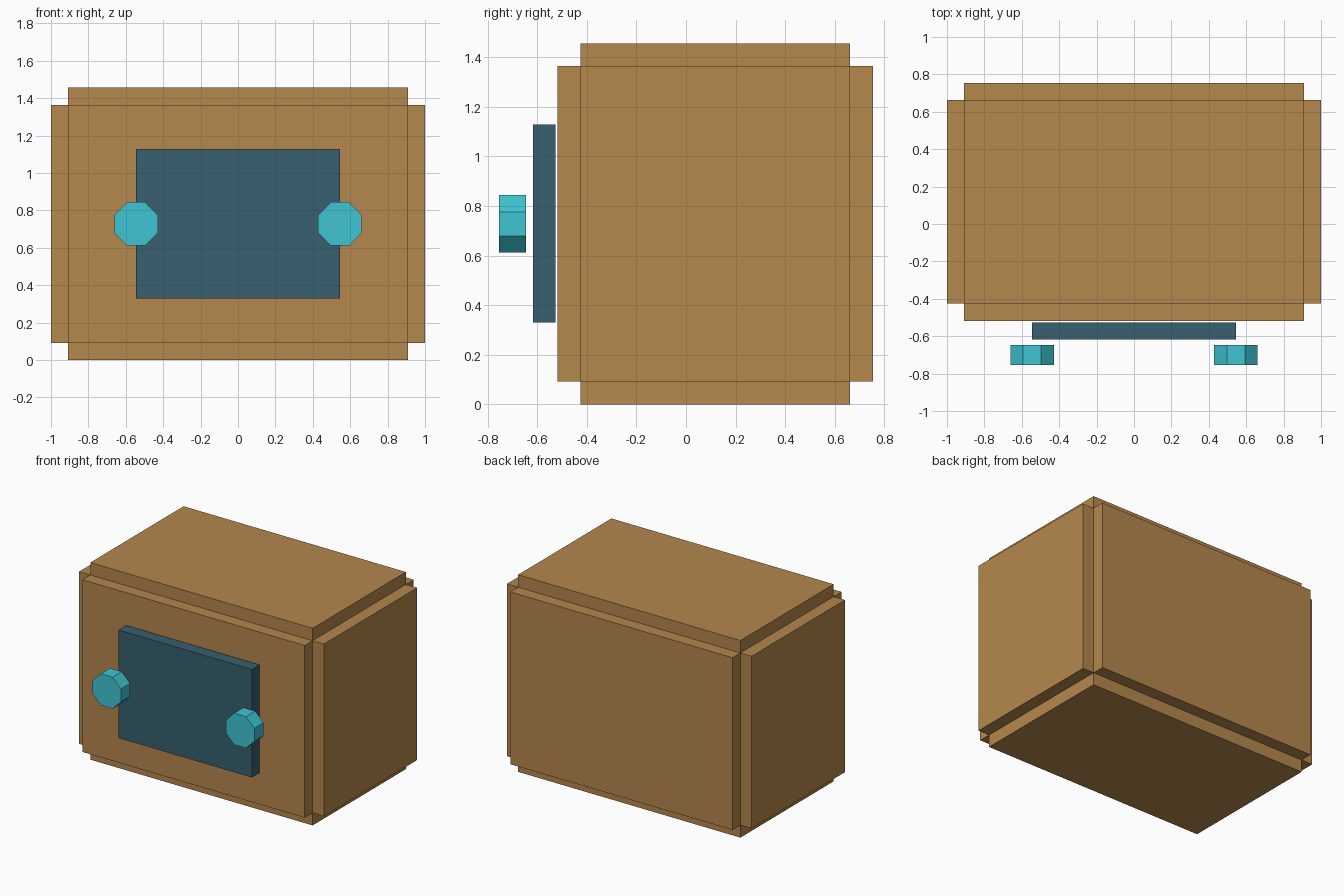
import bpy
import math
from mathutils import Vector

cube = bpy.data.objects.get("Cube")
if cube:
    bpy.data.objects.remove(cube, do_unlink=True)


def material(name, rgb):
    mat = bpy.data.materials.new(name)
    mat.use_nodes = True
    mat.diffuse_color = (*rgb, 1)
    mat.node_tree.nodes["Principled BSDF"].inputs["Base Color"].default_value = (*rgb, 1)
    return mat


wood = material("tan wood", (0.46, 0.242, 0.073))
slate = material("dark slate blue", (0.038, 0.115, 0.159))
cyan = material("bright cyan", (0.049, 0.56, 0.65))


def box(name, low, high, mat):
    low, high = Vector(low), Vector(high)
    bpy.ops.mesh.primitive_cube_add(size=1, location=(low + high) / 2)
    obj = bpy.context.object
    obj.name = name
    obj.scale = high - low
    bpy.ops.object.transform_apply(location=False, rotation=False, scale=True)
    obj.data.materials.append(mat)


# Six panels around a hollow core, leaving a notch along every edge
core_low = Vector((-0.908, -0.426, 0.092))
core_high = Vector((0.908, 0.662, 1.364))
thickness = 0.092
names = [("right_panel", "left_panel"), ("front_panel", "back_panel"),
         ("bottom_panel", "top_panel")]
for axis, (low_name, high_name) in enumerate(names):
    low, high = core_low.copy(), core_high.copy()
    high[axis] = core_low[axis]
    low[axis] = core_low[axis] - thickness
    box(low_name, low, high, wood)
    low, high = core_low.copy(), core_high.copy()
    low[axis] = core_high[axis]
    high[axis] = core_high[axis] + thickness
    box(high_name, low, high, wood)

# Door plate in front of the body
box("front_plate", (-0.545, -0.617, 0.33), (0.545, -0.527, 1.128), slate)

# Eight-sided knobs at the plate's side edges
for name, side in (("right_knob", -1), ("left_knob", 1)):
    bpy.ops.mesh.primitive_cylinder_add(vertices=8, radius=0.126, depth=0.108,
                                        location=(side * 0.545, -0.7, 0.728))
    knob = bpy.context.object
    knob.name = name
    knob.rotation_euler = (math.pi / 2, math.pi / 8, 0)
    knob.data.materials.append(cyan)
